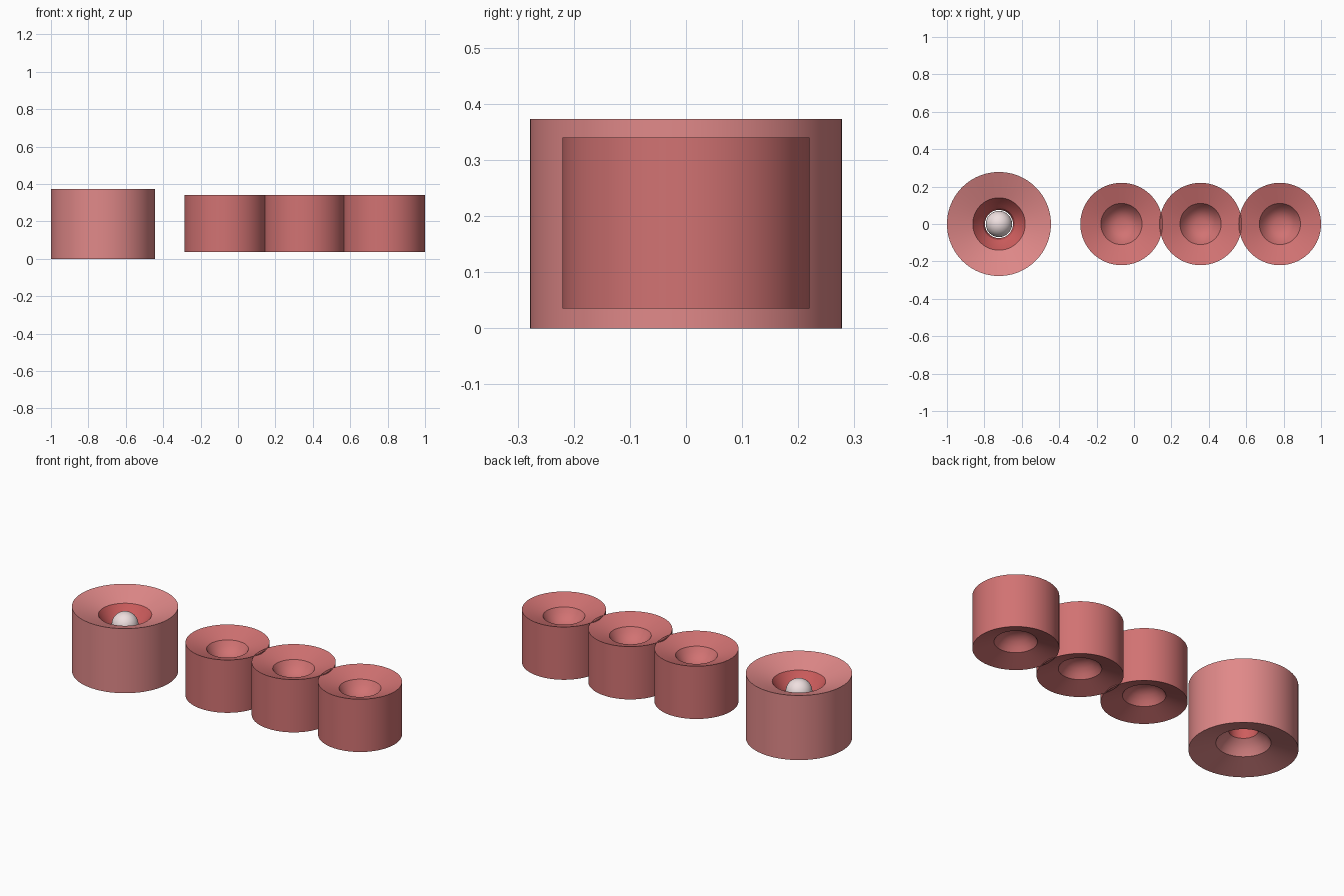
import bpy, math

if "Cube" in bpy.data.objects:
    bpy.data.objects.remove(bpy.data.objects["Cube"])

SEGMENTS = 96


def material(name, color):
    m = bpy.data.materials.new(name)
    m.diffuse_color = (*color, 1)
    m.use_nodes = True
    m.node_tree.nodes["Principled BSDF"].inputs["Base Color"].default_value = m.diffuse_color
    return m


def lathe(name, profile, x, mat):
    """Spin (radius, z) points about z; listed bottom > outside > top so normals face out."""
    verts, rings, faces = [], [], []
    for r, z in profile:
        count = 1 if r == 0 else SEGMENTS
        start = len(verts)
        for k in range(count):
            a = 2 * math.pi * k / SEGMENTS
            verts.append((r * math.cos(a), r * math.sin(a), z))
        rings.append([start + k % count for k in range(SEGMENTS)])
    for lo, hi in zip(rings, rings[1:]):
        for k in range(SEGMENTS):
            n = (k + 1) % SEGMENTS
            quad = [lo[k], lo[n], hi[n], hi[k]]
            faces.append(list(dict.fromkeys(quad)))
    me = bpy.data.meshes.new(name)
    me.from_pydata(verts, [], faces)
    me.shade_smooth()
    me.set_sharp_from_angle(angle=math.radians(22))
    me.materials.append(mat)
    ob = bpy.data.objects.new(name, me)
    ob.location.x = x
    bpy.context.collection.objects.link(ob)
    return ob


pink = material("pink", (0.75, 0.25, 0.25))
rose = material("rose", (0.64, 0.17, 0.17))
red = material("red", (0.62, 0.11, 0.11))
pearl = material("pearl", (0.86, 0.74, 0.74))

# Large drum: dished bottom bowl, outer wall, sloped top
BIG_X = -0.722
lathe("large_drum", [(0.075, 0.11), (0.095, 0.095), (0.12, 0.07), (0.14, 0.04),
                     (0.278, 0.0), (0.278, 0.373), (0.14, 0.325)], BIG_X, pink)

# Red lining of the upper bowl and the central throat
lathe("throat_lining", [(0.14, 0.325), (0.12, 0.295), (0.1, 0.272), (0.085, 0.255),
                        (0.075, 0.22), (0.075, 0.11)], BIG_X, red)

# Ball resting in the throat
BALL_R, BALL_Z = 0.07, 0.268
ball = [(0 if i in (0, 24) else BALL_R * math.sin(math.pi * i / 24),
         BALL_Z - BALL_R * math.cos(math.pi * i / 24)) for i in range(25)]
lathe("ball", ball, BIG_X, pearl)

# Three smaller drums, dished alike on top and bottom
MID = 0.1875
upper = [(0.22, 0.34), (0.11, 0.302), (0.095, 0.278), (0.075, 0.257),
         (0.055, 0.243), (0.03, 0.235), (0.0, 0.233)]
lower = [(r, 2 * MID - z) for r, z in reversed(upper)]
for i, x in enumerate((-0.067, 0.356, 0.78)):
    lathe(f"small_drum_{i + 1}", lower + upper, x, rose)
